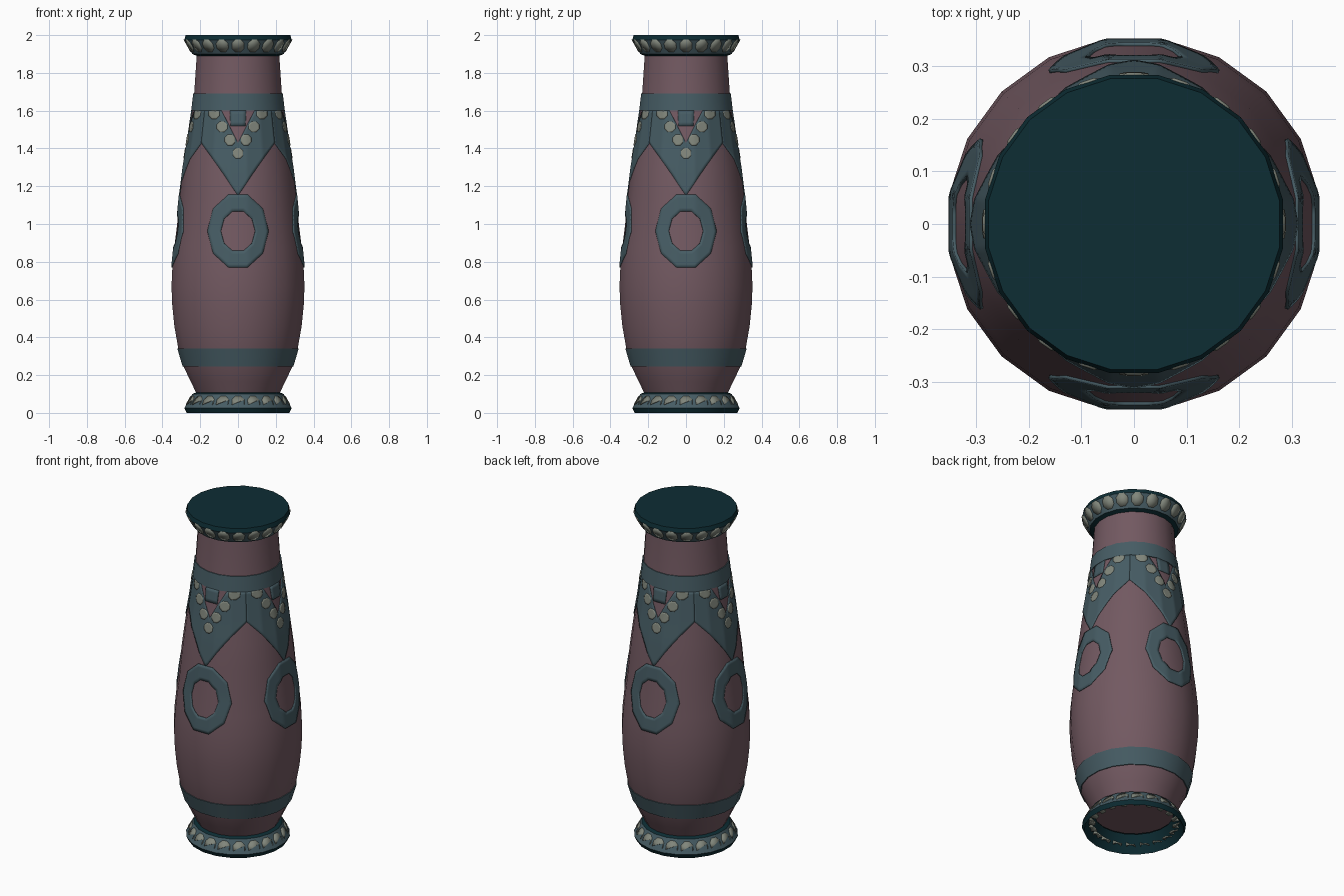
import bpy, bmesh, math
from mathutils import Matrix

if "Cube" in bpy.data.objects:
    bpy.data.objects.remove(bpy.data.objects["Cube"])

SIDES = 20
STEP = 2 * math.pi / SIDES
COS = math.cos(STEP / 2)


def material(name, rgb):
    m = bpy.data.materials.new(name)
    m.diffuse_color = (*rgb, 1)
    m.use_nodes = True
    m.node_tree.nodes["Principled BSDF"].inputs["Base Color"].default_value = m.diffuse_color
    return m


PINK = material("dusty pink", (0.17, 0.10, 0.12))
TEAL = material("grey teal", (0.061, 0.107, 0.127))
DARK = material("dark teal", (0.004, 0.026, 0.034))
CREAM = material("pale cream", (0.22, 0.24, 0.20))

# Profiles: (distance to the flat of a side, height)
BODY = [(0.218, 0.10), (0.25, 0.165), (0.288, 0.245), (0.316, 0.34), (0.337, 0.46),
        (0.348, 0.57), (0.352, 0.67), (0.347, 0.78), (0.337, 0.88), (0.322, 1.0),
        (0.308, 1.15), (0.289, 1.3), (0.268, 1.43), (0.243, 1.6), (0.232, 1.69),
        (0.218, 1.9)]
BASE = [(0.215, 0.095), (0.272, 0.0), (0.284, 0.025), (0.242, 0.1), (0.212, 0.112)]
RIM = [(0.212, 1.888), (0.242, 1.9), (0.284, 1.975), (0.277, 2.0)]


def finish(name, bm, mats):
    me = bpy.data.meshes.new(name)
    bm.to_mesh(me)
    bm.free()
    for m in mats:
        me.materials.append(m)
    ob = bpy.data.objects.new(name, me)
    bpy.context.collection.objects.link(ob)
    bpy.ops.object.select_all(action='DESELECT')
    ob.select_set(True)
    bpy.context.view_layer.objects.active = ob
    bpy.ops.object.shade_smooth_by_angle(angle=math.radians(25))
    return ob


def lathe(name, profile, mats, rule=lambda i: 0, caps=()):
    """Spin a profile; rule gives the material index for each segment."""
    bm = bmesh.new()
    rings = []
    for a, z in profile:
        r = a / COS
        rings.append([bm.verts.new((r * math.cos((k + .5) * STEP),
                                    r * math.sin((k + .5) * STEP), z)) for k in range(SIDES)])
    for i in range(len(rings) - 1):
        for k in range(SIDES):
            j = (k + 1) % SIDES
            f = bm.faces.new((rings[i][k], rings[i][j], rings[i + 1][j], rings[i + 1][k]))
            f.material_index = rule(i)
    for c in caps:
        bm.faces.new(rings[c][::-1] if c == 0 else rings[c]).material_index = rule(c)
    return finish(name, bm, mats)


def flat_at(profile, z):
    for (a0, z0), (a1, z1) in zip(profile, profile[1:]):
        if z0 <= z <= z1:
            return a0 + (a1 - a0) * (z - z0) / (z1 - z0)
    return profile[-1][0]


def plate(name, quads, mat, profile, offset, copies, n):
    """Drape flat (x, z) quads on the front of a lathed form, then repeat around."""
    bm = bmesh.new()
    for p in quads:
        grid = []
        for i in range(n + 1):
            row = []
            for j in range(n + 1):
                u, v = i / n, j / n
                w = ((1 - u) * (1 - v), u * (1 - v), u * v, (1 - u) * v)
                x = sum(a * q[0] for a, q in zip(w, p))
                z = sum(a * q[1] for a, q in zip(w, p))
                a = flat_at(profile, z) + offset
                y = min((a - abs(x) * math.sin(k * STEP)) / math.cos(k * STEP) for k in range(3))
                row.append(bm.verts.new((x, -y, z)))
            grid.append(row)
        for i in range(n):
            for j in range(n):
                bm.faces.new((grid[i][j], grid[i + 1][j], grid[i + 1][j + 1], grid[i][j + 1]))
    bmesh.ops.remove_doubles(bm, verts=bm.verts, dist=1e-5)
    bm.normal_update()
    for f in bm.faces:
        if f.normal.y > 0:
            f.normal_flip()
    source = bm.verts[:] + bm.edges[:] + bm.faces[:]
    for c in range(1, copies):
        new = bmesh.ops.duplicate(bm, geom=source)["geom"]
        bmesh.ops.rotate(bm, verts=[g for g in new if isinstance(g, bmesh.types.BMVert)],
                         matrix=Matrix.Rotation(2 * math.pi * c / copies, 3, 'Z'))
    ob = finish(name, bm, [mat])
    mod = ob.modifiers.new("thickness", 'SOLIDIFY')
    mod.thickness = 0.008
    mod.offset = -1
    return ob


def dot(x, z, rx, rz, top=9):
    pts = [(x + rx * math.cos(k * math.pi / 4 + math.pi / 8),
            min(top, z + rz * math.sin(k * math.pi / 4 + math.pi / 8))) for k in range(8)]
    return [[(x, z), pts[k], pts[k + 1], pts[(k + 2) % 8]] for k in range(0, 8, 2)]


# Vase body, foot and rim
lathe("vase_body", BODY, [PINK], caps=(0, len(BODY) - 1))
lathe("foot_ring", BASE, [DARK, TEAL], lambda i: int(i == 2))
lathe("rim_ring", RIM, [DARK, TEAL], lambda i: int(i == 1), caps=(len(RIM) - 1,))

# Painted bands around neck and lower body
for name, lo, hi in (("lower_band", 0.245, 0.34), ("neck_band", 1.6, 1.69)):
    a, b = flat_at(BODY, lo), flat_at(BODY, hi)
    lathe(name, [(a - .004, lo), (a + .005, lo), (b + .005, hi), (b - .004, hi)], [TEAL])

# Pointed collar: half of one quarter, mirrored
corner = lambda z: (flat_at(BODY, z) + .005) / COS * math.sin(math.pi / 4)
half = [[(0, 1.15), (0.1, 1.297), (0.088, 1.6), (0, 1.43)],
        [(0.1, 1.297), (corner(1.43), 1.43), (corner(1.6), 1.6), (0.088, 1.6)]]
collar = half + [[(-x, z) for x, z in q] for q in half]
plate("collar", collar, TEAL, BODY, 0.005, 4, 12)
plate("collar_tab", [[(-.04, 1.52), (.04, 1.52), (.043, 1.6), (-.043, 1.6)]],
      TEAL, BODY, 0.005, 4, 4)

# Beads along the collar points
beads = []
for k in range(-3, 4):
    beads += dot(k * 0.0425, 1.375 + abs(k) * 0.07, 0.03, 0.031, 1.6)
plate("collar_beads", beads, CREAM, BODY, 0.008, 4, 3)

# Oval rings on the four sides
oval = lambda k, rx, rz: (rx * math.cos(k * math.pi / 5), 0.963 + rz * math.sin(k * math.pi / 5))
ring = [[oval(k, .163, .203), oval(k + 1, .163, .203), oval(k + 1, .092, .11), oval(k, .092, .11)]
        for k in range(10)]
plate("oval_rings", ring, TEAL, BODY, 0.006, 4, 5)

# Beads on foot and rim, one per side
plate("foot_beads", dot(0, 0.057, 0.035, 0.035), CREAM, BASE[2:], 0.004, SIDES, 1)
plate("rim_beads", dot(0, 1.943, 0.035, 0.035), CREAM, RIM, 0.004, SIDES, 1)
